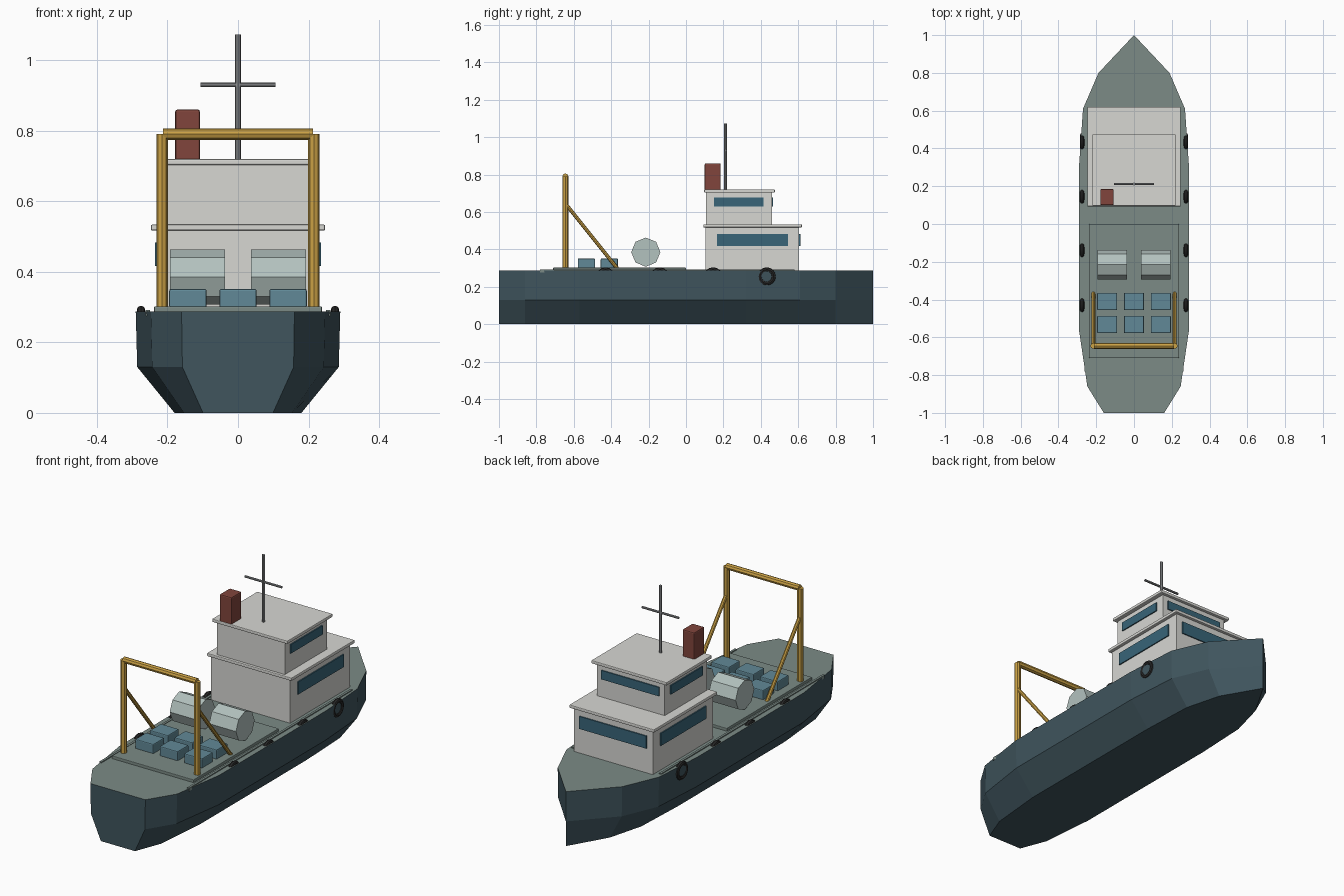
import bpy, bmesh, math
from mathutils import Vector

if "Cube" in bpy.data.objects:
    bpy.data.objects.remove(bpy.data.objects["Cube"])


def mat(name, r, g, b):
    m = bpy.data.materials.new(name)
    m.diffuse_color = (r, g, b, 1)
    m.use_nodes = True
    m.node_tree.nodes["Principled BSDF"].inputs["Base Color"].default_value = m.diffuse_color
    return m


HULL = mat("hull_blue", 0.05, 0.09, 0.11)
DECK = mat("deck_green", 0.20, 0.26, 0.24)
WHITE = mat("house_white", 0.68, 0.68, 0.65)
GLASS = mat("window_blue", 0.04, 0.13, 0.19)
YELLOW = mat("frame_yellow", 0.60, 0.36, 0.06)
RED = mat("funnel_red", 0.22, 0.06, 0.045)
CRATE = mat("crate_blue", 0.12, 0.25, 0.31)
DRUM = mat("drum_grey", 0.45, 0.54, 0.52)
STEEL = mat("mast_grey", 0.28, 0.29, 0.30)
RUBBER = mat("fender_black", 0.02, 0.02, 0.02)


def box(name, x, y, z, m, bevel=0.0):
    """Box from (min, max) pairs on each axis."""
    bpy.ops.mesh.primitive_cube_add(size=1, location=[(a + b) / 2 for a, b in (x, y, z)])
    o = bpy.context.object
    o.name = name
    o.scale = [b - a for a, b in (x, y, z)]
    bpy.ops.object.transform_apply(location=False, rotation=False, scale=True)
    o.data.materials.append(m)
    if bevel:
        b = o.modifiers.new("bevel", 'BEVEL')
        b.width, b.segments = bevel, 2
    return o


def rod(name, a, b, r, m, sides=8, roll=0.0):
    """Cylinder from point a to point b."""
    a, b = Vector(a), Vector(b)
    d = b - a
    bpy.ops.mesh.primitive_cylinder_add(vertices=sides, radius=r, depth=d.length, location=(a + b) / 2)
    o = bpy.context.object
    o.name = name
    o.rotation_euler = d.to_track_quat('Z', 'Y').to_euler()
    o.data.materials.append(m)
    return o


# Hull: stations (y, half width) lofted through bottom, chine and deck rings
stations = [(-1, 0.16), (-0.86, 0.247), (-0.57, 0.29), (0.32, 0.29), (0.61, 0.27), (0.8, 0.188)]
outline = [(w, y) for y, w in stations] + [(0, 1)] + [(-w, y) for y, w in reversed(stations)]
bm = bmesh.new()
rings = [[bm.verts.new((x * k, y, z)) for x, y in outline]
         for k, z in ((0.62, 0), (0.985, 0.13), (1, 0.287))]
n = len(outline)
for lo, hi in zip(rings, rings[1:]):
    for i in range(n):
        j = (i + 1) % n
        bm.faces.new((lo[i], lo[j], hi[j], hi[i]))
bm.faces.new(rings[0][::-1])
bm.faces.new(rings[2]).material_index = 1
bmesh.ops.recalc_face_normals(bm, faces=bm.faces)
mesh = bpy.data.meshes.new("hull")
bm.to_mesh(mesh)
bm.free()
hull = bpy.data.objects.new("hull", mesh)
bpy.context.collection.objects.link(hull)
mesh.materials.append(HULL)
mesh.materials.append(DECK)

# Raised working deck
box("work_deck", (-0.238, 0.238), (-0.71, 0.0), (0.28, 0.302), DECK, 0.003)

# Two deckhouse levels with overhanging roofs and window bands
levels = [  # name, half width, y range, z range, roof half width, roof y, roof top, window y, z, half x
    ("lower", 0.23, (0.105, 0.605), (0.28, 0.517), 0.247, (0.093, 0.62), 0.534,
     (0.165, 0.545), (0.417, 0.483), 0.195),
    ("upper", 0.198, (0.107, 0.46), (0.53, 0.703), 0.22, (0.097, 0.475), 0.72,
     (0.15, 0.415), (0.63, 0.677), 0.168)]
for name, w, y, z, rw, ry, rz, wy, wz, wx in levels:
    box(name + "_house", (-w, w), y, z, WHITE)
    box(name + "_roof", (-rw, rw), ry, (z[1], rz), WHITE, 0.004)
    box(name + "_front_window", (-wx, wx), (y[1] - 0.01, y[1] + 0.006), wz, GLASS)
    for s in (-1, 1):
        xs = sorted((s * (w - 0.01), s * (w + 0.006)))
        box(name + "_side_window", xs, wy, wz, GLASS)

# Funnel and mast
box("funnel", (-0.178, -0.108), (0.1, 0.185), (0.71, 0.86), RED, 0.006)
rod("mast", (0, 0.212, 0.71), (0, 0.212, 1.073), 0.008, STEEL)
rod("mast_crossbar", (-0.107, 0.212, 0.93), (0.107, 0.212, 0.93), 0.006, STEEL)

# Stern lifting frame
for s in (-1, 1):
    x = s * 0.215
    rod("frame_post", (x, -0.645, 0.295), (x, -0.645, 0.79), 0.016, YELLOW)
    rod("frame_brace", (x, -0.645, 0.645), (x, -0.365, 0.295), 0.010, YELLOW)
rod("frame_crossbar", (-0.213, -0.645, 0.79), (0.213, -0.645, 0.79), 0.016, YELLOW)

# Winch drums and deck crates
for s in (-1, 1):
    rod("winch_drum", (s * 0.037, -0.215, 0.385), (s * 0.193, -0.215, 0.385), 0.078, DRUM)
for cx in (-0.142, 0, 0.142):
    for cy in (-0.41, -0.532):
        box("crate", (cx - 0.053, cx + 0.053), (cy - 0.046, cy + 0.046), (0.298, 0.351), CRATE, 0.005)

# Ring fenders and thin side strakes along both deck edges
for s in (-1, 1):
    for y in (0.432, 0.145, -0.14, -0.43):
        bpy.ops.mesh.primitive_torus_add(major_segments=16, minor_segments=8, major_radius=0.037,
                                         minor_radius=0.012, location=(s * 0.275, y, 0.255),
                                         rotation=(0, math.pi / 2, 0))
        o = bpy.context.object
        o.name = "fender"
        o.data.materials.append(RUBBER)
        bpy.ops.object.shade_smooth_by_angle()
    xs = sorted((s * 0.25, s * 0.262))
    box("deck_strake", xs, (-0.78, 0.58), (0.275, 0.292), DECK)
